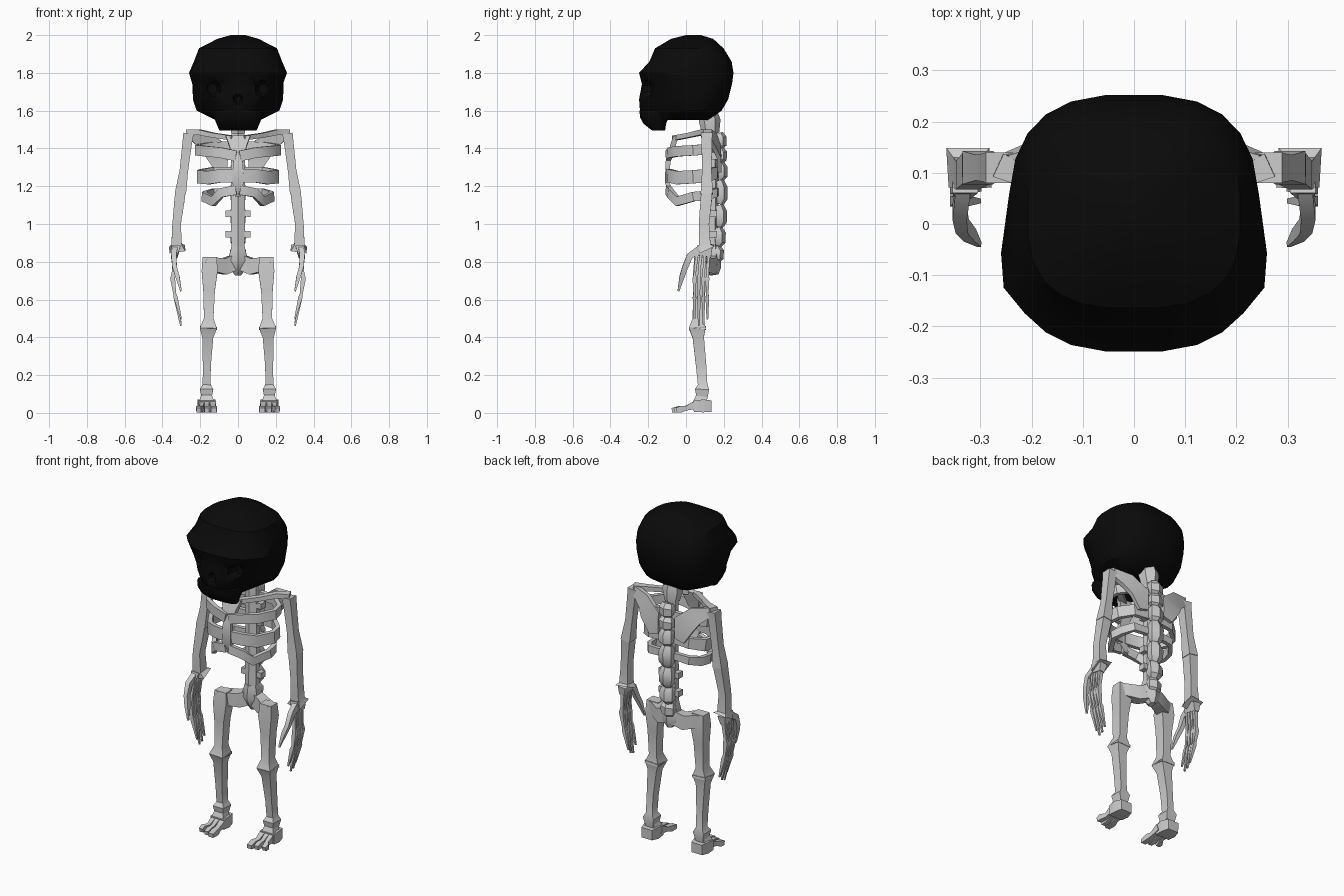
import bpy, bmesh, math
from mathutils import Vector


def material(name, v):
    m = bpy.data.materials.new(name)
    m.diffuse_color = (v, v, v, 1)
    return m


BONE = material("bone grey", 0.6)
BLACK = material("skull black", 0.003)
Y, Z = Vector((0, 1, 0)), Vector((0, 0, 1))


def loft(name, rings, mat=BONE, mirror=False, angle=35):
    """Skin a list of equal-length rings and cap both ends."""
    bm = bmesh.new()
    vs = [[bm.verts.new(p) for p in r] for r in rings]
    n = len(rings[0])
    for a, b in zip(vs, vs[1:]):
        for i in range(n):
            j = (i + 1) % n
            bm.faces.new((a[i], a[j], b[j], b[i]))
    bm.faces.new(vs[0])
    bm.faces.new(vs[-1])
    bmesh.ops.recalc_face_normals(bm, faces=bm.faces)
    me = bpy.data.meshes.new(name)
    bm.to_mesh(me)
    bm.free()
    me.materials.append(mat)
    ob = bpy.data.objects.new(name, me)
    bpy.context.collection.objects.link(ob)
    bpy.ops.object.select_all(action='DESELECT')
    ob.select_set(True)
    bpy.context.view_layer.objects.active = ob
    bpy.ops.object.shade_smooth_by_angle(angle=math.radians(angle))
    if mirror:
        ob.modifiers.new("mirror", 'MIRROR').use_mirror_merge = False
    return ob


def bone(name, pts, up=Y, mirror=True, sides=4):
    """Bone along points (x, y, z, width, depth); depth is measured along up."""
    P = [Vector(p[:3]) for p in pts]
    rings = []
    for i, p in enumerate(pts):
        t = (P[min(i + 1, len(P) - 1)] - P[max(i - 1, 0)]).normalized()
        s = t.cross(up).normalized()
        u = s.cross(t)
        k = 0.5 / math.cos(math.pi / sides)
        ang = [2 * math.pi * (j + 0.5) / sides for j in range(sides)]
        rings.append([P[i] + s * p[3] * k * math.cos(a) + u * p[4] * k * math.sin(a) for a in ang])
    return loft(name, rings, mirror=mirror)


# Skull: stacked rounded rings (z, half width, front y, back y, cheek bump, face taper)
def skull_ring(z, hw, yf, yb, bump, taper, n=24):
    ring = []
    for i in range(n):
        a = 2 * math.pi * (i + 0.5) / n
        c, s = math.cos(a), math.sin(a)
        x = hw * math.copysign(abs(c) ** 0.72, c)
        y = (yf + yb) / 2 + (yb - yf) / 2 * math.copysign(abs(s) ** 0.72, s)
        x *= 1 - taper * min(1, max(0, (-0.02 - y) / 0.15))
        x += math.copysign(bump * math.exp(-((y + 0.1) / 0.06) ** 2), x)
        ring.append((x, y, z))
    return ring


skull = loft("skull", [skull_ring(*r) for r in (
    (1.55, .12, -.20, .12, 0, .1), (1.60, .22, -.245, .19, 0, .4),
    (1.66, .24, -.25, .225, 0, .3), (1.74, .243, -.235, .245, 0, .08),
    (1.80, .245, -.25, .253, .027, 0), (1.86, .235, -.195, .243, 0, 0),
    (1.93, .208, -.165, .20, 0, 0), (1.98, .11, -.08, .145, 0, 0),
    (2.0, .04, .0, .08, 0, 0))], BLACK)
loft("jaw", [skull_ring(*r, 0, 0, 16) for r in (
    (1.495, .10, -.18, -.11), (1.53, .115, -.225, -.105), (1.565, .13, -.245, -.09),
    (1.60, .135, -.247, -.08))], BLACK)

# Eye and nose hollows
for name, c, r, m in (("eye_cutter", (.135, -.235, 1.715), (.05, .06, .055), True),
                      ("nose_cutter", (0, -.26, 1.66), (.03, .04, .035), False)):
    rings = [[(c[0] + r[0] * k * math.cos(a), c[1] + dy * r[1], c[2] + r[2] * k * math.sin(a))
              for a in [math.pi * (j + .5) / 4 for j in range(8)]]
             for dy, k in ((-1, 1), (.4, .9), (1, .5))]
    cut = loft(name, rings, BLACK, m)
    cut.hide_render = True
    cut.hide_set(True)
    b = skull.modifiers.new(name, 'BOOLEAN')
    b.operation, b.object, b.solver = 'DIFFERENCE', cut, 'EXACT'

# Spine: neck, stacked vertebrae with bulging backs, lateral stubs, sacrum
bone("neck", [(0, .125, 1.60, .08, .07), (0, .125, 1.55, .10, .10), (0, .13, 1.48, .07, .08)],
     mirror=False, sides=6)
bone("spine_core", [(0, .135, 1.5, .07, .05), (0, .14, 1.2, .075, .06), (0, .135, .86, .07, .06)],
     mirror=False, sides=6)
levels = (1.48, 1.40, 1.325, 1.23, 1.10, .98, .88, .80)
for i, (a, b) in enumerate(zip(levels, levels[1:])):
    y, h = (.17, .172, .175, .175, .172, .165, .155)[i], a - b
    bone("vertebra", [(0, y, a, .06, .045), (0, y + .008, a - .3 * h, .085, .066),
                      (0, y + .008, b + .25 * h, .08, .062), (0, y, b + .006, .055, .04)],
         mirror=False, sides=6)
for z in (1.36, 1.26, 1.055, .945):
    bone("vertebra_stub", [(.02, .145, z, .04, .03), (.066, .145, z, .04, .035)], Z)
bone("sacrum", [(0, .135, .88, .07, .07), (0, .135, .81, .105, .09),
                (0, .145, .76, .08, .07), (0, .15, .73, .03, .04)], mirror=False, sides=6)

# Rib cage
for z, w, dz, h in ((1.395, .215, -.035, .055), (1.255, .205, .0, .07), (1.15, .18, .03, .05)):
    bone("rib", [(.02, .16, z + .02, .025, h * .8), (.13, .155, z + .015, .025, h * .9),
                 (w - .01, .10, z, .025, h), (w, .04, z - .005, .025, h),
                 (w - .05, -.045, z - .01 - (.02 if dz > 0 else 0), .025, h),
                 (.09, -.085, z + dz * .5, .025, h), (.01, -.095, z + dz, .025, h)], Z)
bone("sternum", [(0, -.055, 1.465, .13, .025), (0, -.07, 1.41, .09, .03), (0, -.095, 1.33, .05, .025),
                 (0, -.10, 1.22, .06, .025), (0, -.075, 1.15, .03, .02)], mirror=False)
bone("collar_bone", [(.025, -.06, 1.455, .035, .025), (.13, .02, 1.47, .03, .025),
                     (.20, .085, 1.485, .035, .028), (.265, .115, 1.487, .05, .028)], Z)
bone("shoulder_blade", [(.25, .12, 1.475, .05, .03), (.17, .15, 1.44, .10, .025),
                        (.11, .175, 1.38, .13, .022), (.085, .178, 1.28, .06, .02)], mirror=True)

# Arms
bone("upper_arm", [(.262, .11, 1.48, .055, .06), (.27, .11, 1.42, .05, .055),
                   (.287, .11, 1.28, .045, .05), (.305, .11, 1.16, .06, .065)])
bone("forearm", [(.303, .11, 1.19, .05, .06), (.308, .108, 1.14, .055, .06),
                 (.325, .095, 1.0, .045, .055), (.325, .10, .89, .055, .06),
                 (.322, .11, .868, .085, .085)])

# Hands: thumb and four fingers running from the wrist
bone("wrist", [(.33, .10, .88, .05, .08), (.335, .09, .83, .03, .085)])
bone("thumb", [(.335, .08, .87, .03, .04), (.34, .02, .83, .028, .035), (.335, -.005, .77, .024, .03),
               (.32, -.022, .72, .022, .026), (.302, -.04, .645, .008, .01)])
for y0, y1, tip in ((.06, .045, .50), (.08, .068, .46), (.10, .092, .47), (.12, .113, .495)):
    bone("finger", [(.332, y0, .86, .025, .018), (.342, y1 + .002, .74, .018, .012),
                    (.346, y1, .71, .026, .021), (.335, y1, .63, .016, .012),
                    (.33, y1, .61, .022, .019), (.302, y1, tip, .008, .009)])

# Hips and legs
bone("hip", [(.01, .14, .80, .06, .08), (.075, .125, .775, .06, .085),
             (.13, .085, .785, .07, .075), (.18, .07, .79, .06, .06)], Z)
bone("thigh", [(.15, .075, .825, .075, .06), (.15, .075, .75, .085, .075), (.153, .07, .65, .062, .065),
               (.155, .065, .50, .05, .06), (.157, .06, .445, .09, .09)])
bone("shin", [(.157, .06, .452, .09, .09), (.16, .065, .40, .058, .06), (.165, .08, .25, .042, .055),
              (.166, .088, .15, .042, .05), (.166, .085, .125, .07, .075), (.166, .085, .06, .045, .05)])

# Feet
bone("heel", [(.166, .135, .036, .07, .06), (.166, .09, .037, .095, .068),
              (.166, .04, .035, .09, .058)], Z)
for x0, x1, w in ((.133, .128, .034), (.165, .165, .028), (.193, .208, .028)):
    bone("toe", [(x0, .06, .045, w, .045), (x0, .0, .025, w * .8, .025),
                 (x1, -.03, .02, w, .035), (x1, -.075 + (x1 - .128) * .3, .014, w * .9, .024)], Z)
bone("ankle", [(.166, .085, .11, .04, .045), (.166, .075, .06, .075, .07)])
